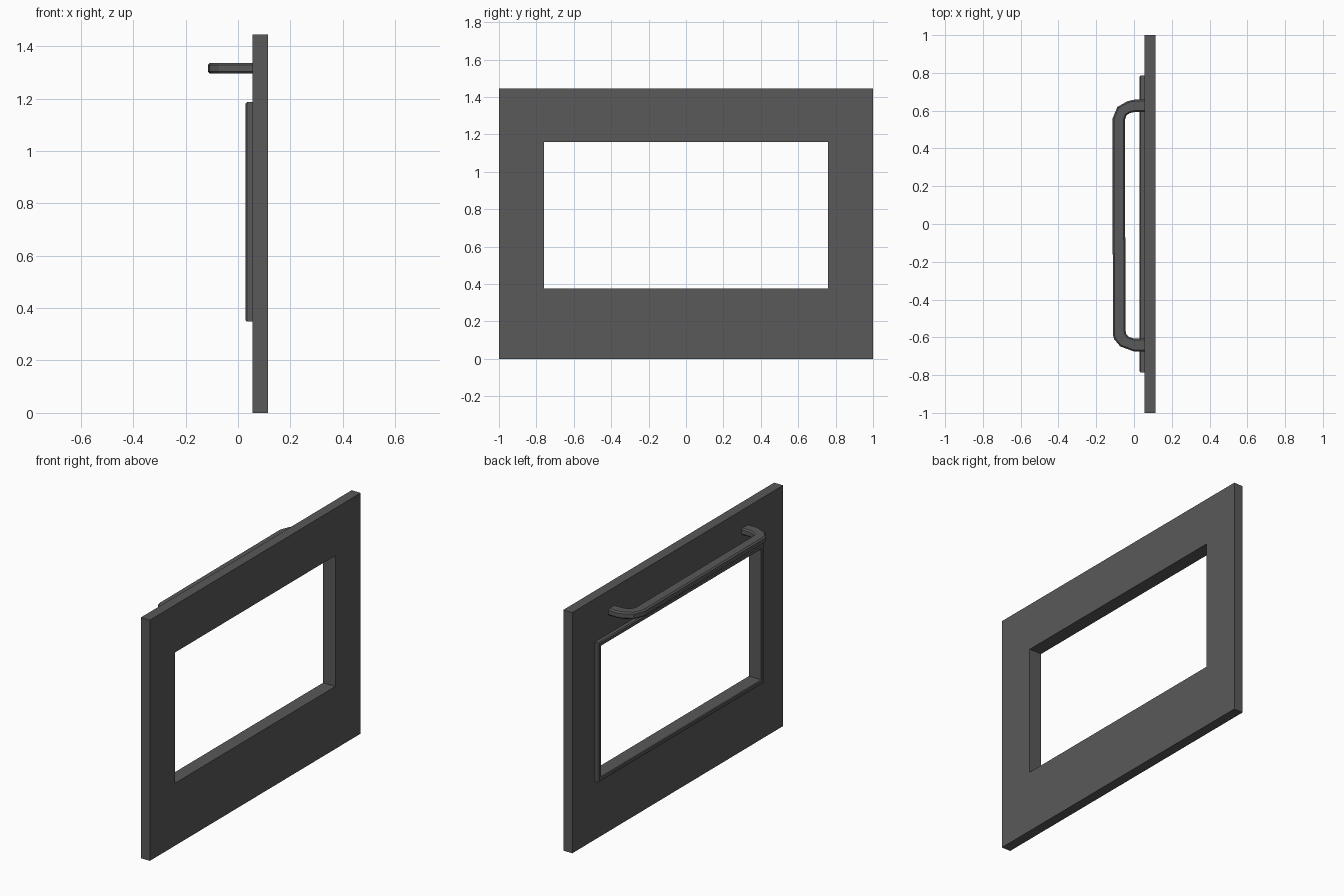
import bpy, bmesh

if "Cube" in bpy.data.objects:
    bpy.data.objects.remove(bpy.data.objects["Cube"])

mat = bpy.data.materials.new("dark grey")
mat.diffuse_color = (0.1, 0.1, 0.1, 1)
mat.use_nodes = True
mat.node_tree.nodes["Principled BSDF"].inputs["Base Color"].default_value = mat.diffuse_color


def loft(name, rings, closed):
    """Skin a list of rings; closed joins the last ring to the first, else caps the ends."""
    bm = bmesh.new()
    vs = [[bm.verts.new(p) for p in r] for r in rings]
    n, k = len(vs), len(vs[0])
    for i in range(n if closed else n - 1):
        a, b = vs[i], vs[(i + 1) % n]
        for j in range(k):
            bm.faces.new((a[j], a[(j + 1) % k], b[(j + 1) % k], b[j]))
    if not closed:
        bm.faces.new(vs[0])
        bm.faces.new(vs[-1])
    bmesh.ops.recalc_face_normals(bm, faces=bm.faces)
    me = bpy.data.meshes.new(name)
    bm.to_mesh(me)
    bm.free()
    me.materials.append(mat)
    ob = bpy.data.objects.new(name, me)
    bpy.context.collection.objects.link(ob)
    return ob


def rect(x, y, z0, z1):
    return [(x, -y, z0), (x, y, z0), (x, y, z1), (x, -y, z1)]


# Door panel with window opening
loft("door_panel", [rect(0.115, 1, 0, 1.445), rect(0.055, 1, 0, 1.445),
                    rect(0.055, 0.76, 0.375, 1.16), rect(0.115, 0.76, 0.375, 1.16)], True)

# Raised window trim with chamfered edges
loft("window_trim", [rect(0.055, 0.785, 0.348, 1.187), rect(0.035, 0.785, 0.348, 1.187),
                     rect(0.029, 0.779, 0.354, 1.181), rect(0.029, 0.764, 0.371, 1.164),
                     rect(0.033, 0.76, 0.375, 1.16), rect(0.055, 0.76, 0.375, 1.16)], True)

# Bent handle: outer and inner outline points, chamfered cross-section
outer = [(0.056, 0.658), (0.0, 0.658), (-0.035, 0.65), (-0.088, 0.62), (-0.115, 0.555),
         (-0.111, -0.59), (-0.105, -0.61), (-0.073, -0.648), (0.0, -0.675), (0.056, -0.675)]
inner = [(0.056, 0.592), (0.0, 0.592), (-0.02, 0.588), (-0.04, 0.576), (-0.048, 0.55),
         (-0.045, -0.56), (-0.042, -0.58), (-0.03, -0.596), (0.0, -0.607), (0.056, -0.607)]
z0, z1, c = 1.295, 1.336, 0.008
section = [(0, z0 + c), (0.12, z0), (0.88, z0), (1, z0 + c),
           (1, z1 - c), (0.88, z1), (0.12, z1), (0, z1 - c)]
loft("door_handle", [[(o[0] + (i[0] - o[0]) * t, o[1] + (i[1] - o[1]) * t, z)
                      for t, z in section] for o, i in zip(outer, inner)], False)
